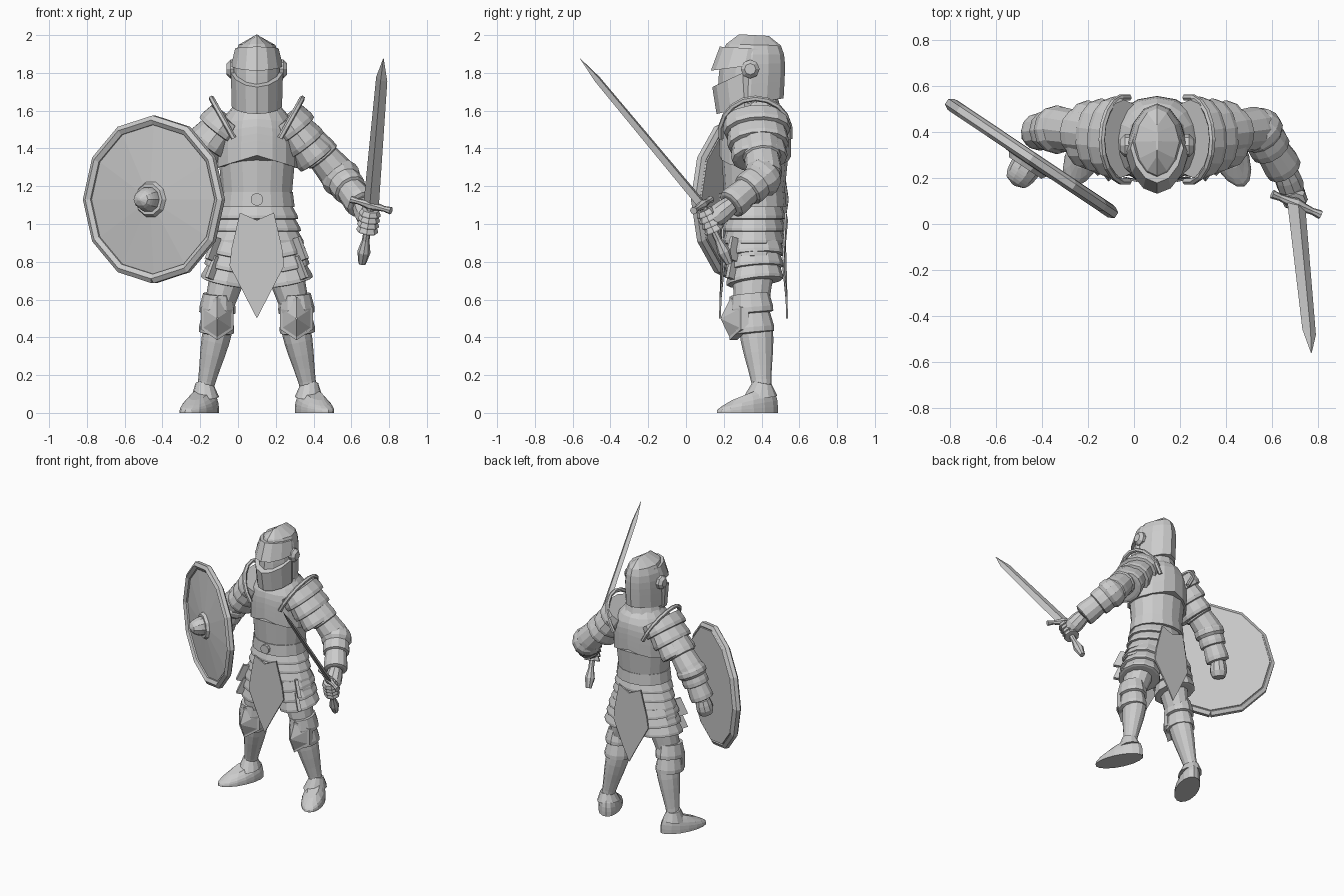
import bpy, bmesh, math
from mathutils import Vector

cube = bpy.data.objects.get("Cube")
if cube:
    bpy.data.objects.remove(cube)

BODY_CENTRE = Vector((0.1, 0, 0))  # every x below is measured from the body centre line
MIDDLE, PAIR = {"": 1}, {"left_": 1, "right_": -1}

steel = bpy.data.materials.new("grey_steel")
steel.use_nodes = True
steel.diffuse_color = (0.6, 0.6, 0.6, 1)
steel.node_tree.nodes["Principled BSDF"].inputs["Base Color"].default_value = steel.diffuse_color


def skin(name, rings, sides=MIDDLE):
    """Bridge equal rings, cap both ends, and make one object per side."""
    count = len(rings[0])
    for prefix, mirror in sides.items():
        bm = bmesh.new()
        loops = [[bm.verts.new(Vector((x * mirror, y, z)) + BODY_CENTRE) for x, y, z in ring]
                 for ring in rings]
        for low, high in zip(loops, loops[1:]):
            for i in range(count):
                j = (i + 1) % count
                bm.faces.new((low[i], low[j], high[j], high[i]))
        bm.faces.new(loops[0])
        bm.faces.new(loops[-1])
        bmesh.ops.recalc_face_normals(bm, faces=bm.faces)
        mesh = bpy.data.meshes.new(prefix + name)
        bm.to_mesh(mesh)
        bm.free()
        mesh.materials.append(steel)
        bpy.context.collection.objects.link(bpy.data.objects.new(prefix + name, mesh))


def outline(count, turn=0, squash=1, start=0):
    """Unit polygon, narrowed across its width and then turned."""
    points = []
    for i in range(count):
        angle = start + math.tau * i / count
        x, y = math.sin(angle) * squash, -math.cos(angle)
        points.append((x * math.cos(turn) - y * math.sin(turn), x * math.sin(turn) + y * math.cos(turn)))
    return points


def loft(name, start, end, rows, sides=MIDDLE, shape=outline(12), lean=(0, 0), vee=(0, 0)):
    """Sections along an axis; rows hold position, half width and half depth.
    Lean tips a section from front to back and vee raises its flanks."""
    start, end = Vector(start), Vector(end)
    axis = (end - start).normalized()
    across = Vector((0, 1, 0)).cross(axis).normalized()
    along = axis.cross(across)
    rings = []
    for t, wide, deep in rows:
        tip = lean[0] + (lean[1] - lean[0]) * t
        fold = vee[0] + (vee[1] - vee[0]) * t
        rings.append([start.lerp(end, t) + across * wide * a + along * deep * b
                      + axis * (tip * deep * b + fold * wide * abs(a)) for a, b in shape])
    skin(name, rings, sides)


def sweep(name, path, normal, radius, sides=MIDDLE):
    """Rounded edge bead along a path."""
    rings = []
    for i, point in enumerate(path):
        ahead = path[min(i + 1, len(path) - 1)] - path[max(i - 1, 0)]
        out = ahead.cross(normal).normalized()
        up = ahead.normalized().cross(out)
        rings.append([point + (out * a + up * b) * radius for a, b in outline(6)])
    skin(name, rings, sides)


def radii(*values):
    return [(i / (len(values) - 1), r, r) for i, r in enumerate(values)]


def taper(wide, deep, end_wide, end_deep):
    return [(0, wide, deep), (1, end_wide, end_deep)]


def dome(wide, deep, power, ridge_wide, ridge_deep, steps=7):
    """Upright sides closing to a small top."""
    rows = []
    for i in range(steps + 1):
        close = math.sqrt(1 - (i / steps) ** power)
        rows.append((i / steps, wide * max(close, ridge_wide), deep * max(close ** 0.6, ridge_deep)))
    return rows


def lames(count, wide, deep, end_wide, end_deep, lip):
    """Overlapping plates, each flaring to a lip."""
    rows = []
    for i in range(count):
        for part, flare in ((0, 0), (0.7, lip), (0.95, lip)):
            t = (i + part) / count
            rows.append((t, wide + (end_wide - wide) * t + flare, deep + (end_deep - deep) * t + flare))
    return rows + [(1, end_wide, end_deep)]


# Helmet: keeled shell, visor, and a brow overhanging the eye slit
keel = [(a * (1 - 0.15 * abs(b)), b) for a, b in outline(12)]
loft("helmet_shell", (0, .34, 1.64), (0, .36, 2), dome(.132, .175, 5, .03, .45), shape=keel, lean=(.2, 0))
loft("visor", (0, .31, 1.62), (0, .3, 1.8), taper(.133, .15, .138, .165), shape=keel, lean=(.2, .4))
loft("brow", (0, .31, 1.835), (0, .33, 1.93), taper(.138, .17, .115, .15), shape=keel, lean=(.35, .15))
loft("visor_pivot", (.12, .34, 1.82), (.16, .34, 1.82), radii(.05, .05, .03), PAIR, outline(8))
loft("gorget", (0, .36, 1.52), (0, .36, 1.67), taper(.17, .17, .11, .125))

# Torso and belt
barrel = outline(16)
loft("waist_plate", (0, .36, 1.1), (0, .365, 1.4), taper(.18, .155, .207, .18), shape=barrel)
loft("breastplate", (0, .365, 1.36), (0, .37, 1.63), dome(.217, .19, 5, .55, .6), shape=barrel, vee=(-.3, 0))
loft("belt", (0, .36, 1.09), (0, .36, 1.17), taper(.2, .172, .19, .165), shape=barrel)
skin("buckle", [[(a * r, y, 1.13 + b * r) for a, b in outline(10)] for y, r in ((.2, .034), (.175, .034))])

# Hip bands, thigh bands and hanging side plates
loft("hip_bands", (0, .36, 1.09), (0, .36, .83), lames(4, .19, .15, .25, .15, .015), shape=barrel)
loft("thigh_bands", (.12, .36, .9), (.16, .365, .69), lames(3, .11, .14, .125, .135, .015), PAIR, lean=(0, -.1))
plate = outline(4, turn=-0.8, squash=0.2, start=math.pi / 4)
for name, top in (("upper_hanging_plate", .92), ("lower_hanging_plate", .82)):
    loft(name, (.19, .275, top), (.225, .262, top - .12), taper(.07, .07, .09, .09), PAIR, plate)

# Pointed cloths at front and back
edge = [(min(.09 + .13 * t, .29 * (1 - t)), 1.06 - .56 * t) for t in (i / 6 for i in range(7))]
cloth = [(0, 1.02)] + edge + [(-x, z) for x, z in reversed(edge[:-1])]
for name, y, bow in (("front_cloth", .175, 1), ("back_cloth", .53, -1)):
    skin(name, [[(x, y + gap + bow * x * x, z) for x, z in cloth] for gap in (0, .01)])

# Legs
loft("thigh", (.12, .36, .85), (.205, .345, .55), taper(.11, .12, .075, .09), PAIR)
loft("knee_guard", (.205, .34, .63), (.215, .36, .42), lames(2, .08, .1, .075, .09, .018), PAIR)
skin("knee_cap", [[(.21 + .1 * a * s, y + .07 * abs(a) * s, .5 + .115 * b * s) for a, b in outline(6)]
                  for y, s in ((.27, 1), (.23, 1), (.23, .85), (.185, .05))], PAIR)
calf = [.06 + .018 * math.cos(.6 * i) for i in range(6)]
loft("greave", (.205, .37, .45), (.28, .405, .1), [(t, r, r * 1.15) for t, r, _ in radii(*calf)], PAIR)
sole = outline(16, turn=math.radians(25), squash=.45)
loft("foot", (.305, .325, 0), (.305, .325, .1), dome(.178, .178, 3, .5, .5, 5), PAIR, sole, lean=(0, .4))
loft("ankle_guard", (.275, .39, .08), (.28, .405, .16), taper(.075, .09, .045, .05), PAIR, lean=(.3, 0))

# Shoulders: layered plates with a standing crest
loft("shoulder_plates", (.15, .37, 1.56), (.32, .39, 1.34), lames(3, .115, .17, .09, .125, .02), PAIR, outline(14))
arc = [math.radians(20 * i) for i in range(-5, 6)]
sweep("shoulder_crest", [Vector((.14 + .1 * math.cos(a), .367 + .185 * math.sin(a), 1.485 + .18 * math.cos(a)))
                         for a in arc], Vector((.8, .1, -.6)), .015, PAIR)

# Arms
loft("upper_arm", (.27, .39, 1.45), (.44, .415, 1.25), lames(2, .085, .1, .085, .085, .01), PAIR)
arms = {"left_": ((.44, .41, 1.25), (.555, .235, 1.1), (.592, .135, 1.02)),
        "right_": ((-.43, .41, 1.26), (-.52, .4, 1.06), (-.54, .385, .95))}
for prefix, joints in arms.items():
    elbow, wrist, fist = map(Vector, joints)
    loft(prefix + "elbow_guard", elbow.lerp(wrist, -.3), elbow.lerp(wrist, .25), radii(.05, .09, .105, .105, .08))
    loft(prefix + "forearm", elbow, wrist, lames(2, .085, .085, .065, .065, .015))
    loft(prefix + "hand", wrist, fist, radii(.05, .058, .06, .045), shape=outline(10))

# Sword, its flat turned to match the guard, with curled fingers on the grip
guard, pommel = Vector((.605, .085, 1.1)), Vector((.557, .23, .79))
rod = outline(8)
blade = outline(4, turn=1.1, squash=.35)
loft("sword_blade", guard, (.67, -.56, 1.875), [(0, .046, .046), (.86, .034, .034), (1, .002, .002)], shape=blade)
loft("sword_guard", (.5, .13, 1.13), (.71, .04, 1.07), radii(.02, .015, .02, .028, .02, .015, .02), shape=rod)
loft("sword_grip", guard, pommel, radii(.022, .022, .02, .02, .035, .02), shape=rod)
loft("fingers", guard.lerp(pommel, .08), guard.lerp(pommel, .45), lames(4, .046, .04, .046, .04, .012), shape=rod)

# Round shield with raised rim and central boss
facing = Vector((-.557, -.83, 0))
centre = Vector((-.545, .285, 1.13))
loft("shield", centre - facing * .03, centre + facing * .03, radii(.41, .425, .1))
flat = Vector((0, 0, 1)).cross(facing)
hoop = [centre + flat * a * .42 + Vector((0, 0, b * .42)) for a, b in outline(12)]
sweep("shield_rim", hoop + hoop[:1], facing, .028)
loft("boss_plate", centre, centre + facing * .05, radii(.105, .1, .085), shape=outline(10))
loft("boss_dome", centre + facing * .04, centre + facing * .14, dome(.068, .068, 2, .1, .1), shape=outline(10))
